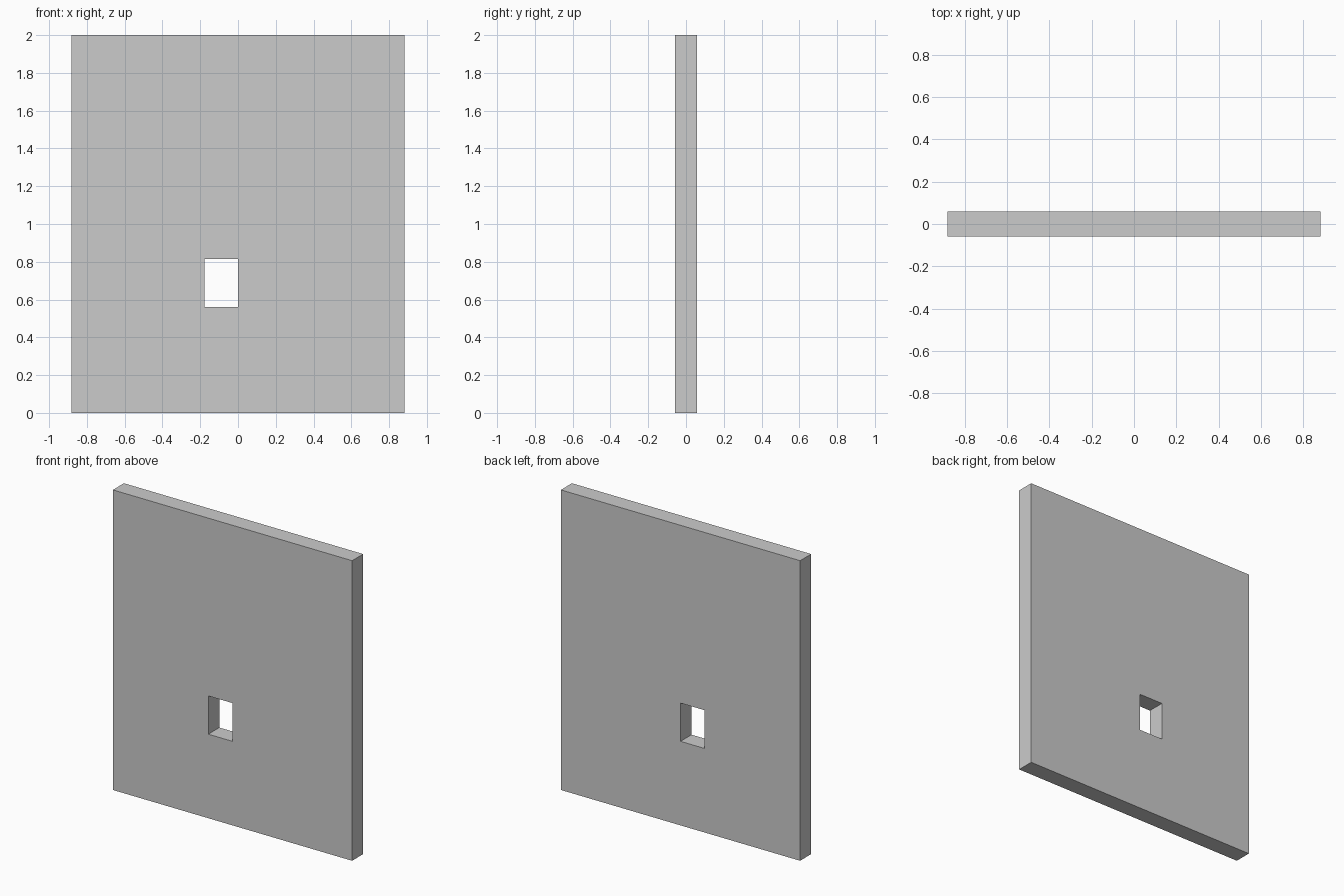
import bpy, bmesh

if "Cube" in bpy.data.objects:
    bpy.data.objects.remove(bpy.data.objects["Cube"])

HALF_DEPTH = 0.058


def rect(bm, x0, x1, z0, z1):
    """Four corners of an upright rectangle on the front plane."""
    return [bm.verts.new((x, -HALF_DEPTH, z))
            for x, z in ((x0, z0), (x1, z0), (x1, z1), (x0, z1))]


# Front face of the wall: a ring of quads around the window opening
bm = bmesh.new()
outer = rect(bm, -0.882, 0.882, 0.0, 2.0)
inner = rect(bm, -0.178, 0.0, 0.56, 0.815)
for i in range(4):
    j = (i + 1) % 4
    bm.faces.new((outer[i], outer[j], inner[j], inner[i]))

# Extrude through to the back, which also lines the opening
ext = bmesh.ops.extrude_face_region(bm, geom=bm.faces[:], use_keep_orig=True)
back = [g for g in ext["geom"] if isinstance(g, bmesh.types.BMVert)]
bmesh.ops.translate(bm, verts=back, vec=(0, 2 * HALF_DEPTH, 0))
bmesh.ops.recalc_face_normals(bm, faces=bm.faces[:])

mesh = bpy.data.meshes.new("wall_panel")
bm.to_mesh(mesh)
bm.free()
wall = bpy.data.objects.new("wall_panel", mesh)
bpy.context.collection.objects.link(wall)
